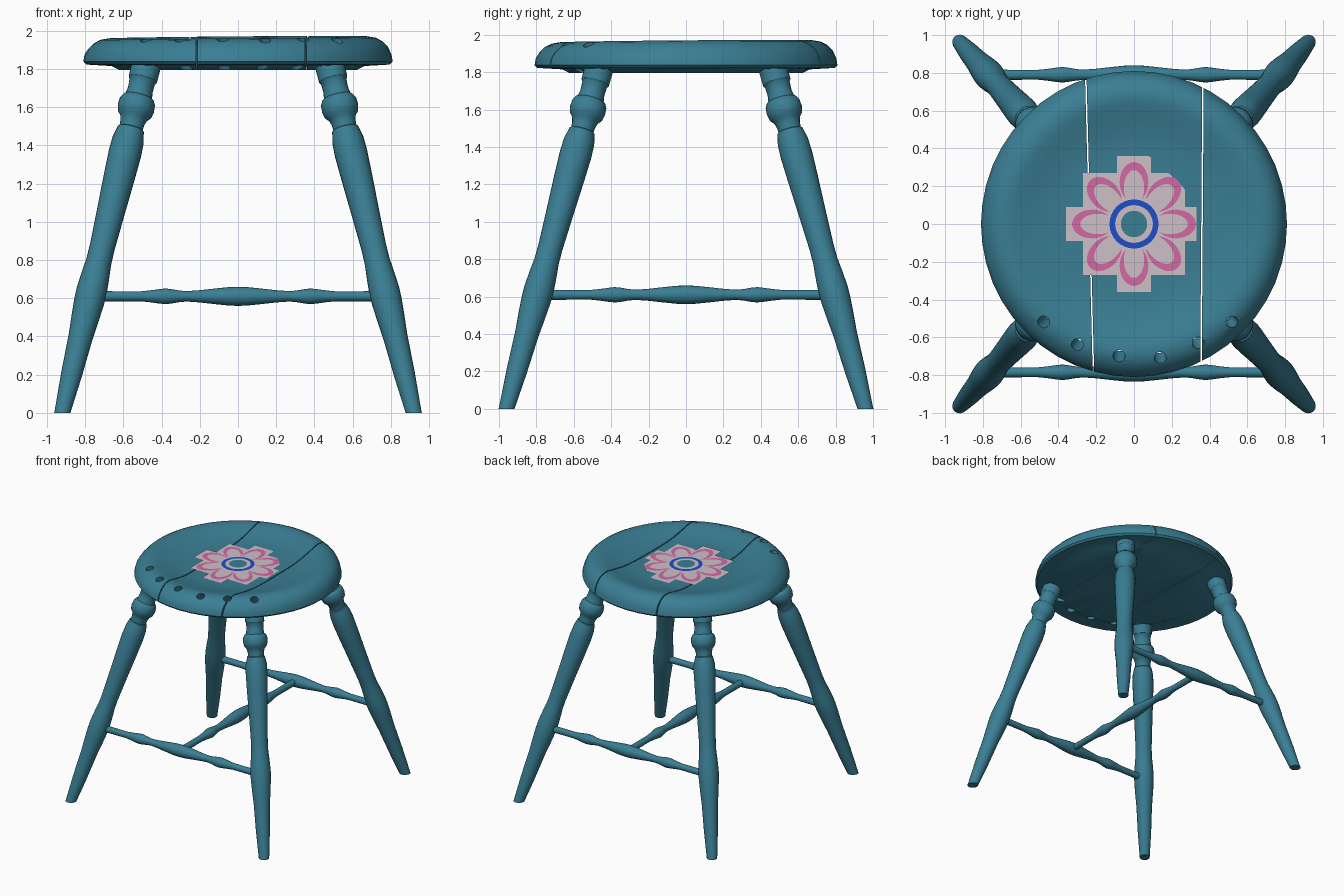
import bpy, bmesh, math
from mathutils import Vector, Matrix

if "Cube" in bpy.data.objects:
    bpy.data.objects.remove(bpy.data.objects["Cube"])


def material(name, rgb):
    m = bpy.data.materials.new(name)
    m.use_nodes = True
    m.diffuse_color = (*rgb, 1)
    m.node_tree.nodes["Principled BSDF"].inputs["Base Color"].default_value = (*rgb, 1)
    return m


TEAL = material("teal paint", (0.042, 0.21, 0.295))
PALE = material("pale pink grey", (0.62, 0.53, 0.58))
PINK = material("rose pink", (0.65, 0.14, 0.36))
BLUE = material("bright blue", (0.013, 0.075, 0.57))


def finish(bm, name, mat, smooth=True):
    mesh = bpy.data.meshes.new(name)
    bm.to_mesh(mesh)
    bm.free()
    obj = bpy.data.objects.new(name, mesh)
    bpy.context.collection.objects.link(obj)
    mesh.materials.append(mat)
    if smooth:
        smooth_object(obj)
    return obj


def smooth_object(obj):
    bpy.ops.object.select_all(action='DESELECT')
    obj.select_set(True)
    bpy.context.view_layer.objects.active = obj
    bpy.ops.object.shade_smooth_by_angle(angle=math.radians(35))


def lathe(profile, segments):
    """Revolve (radius, height) points around z into a closed solid."""
    bm = bmesh.new()
    verts = [bm.verts.new((r, 0, z)) for r, z in profile]
    edges = [bm.edges.new(pair) for pair in zip(verts, verts[1:])]
    bmesh.ops.spin(bm, geom=verts + edges, cent=(0, 0, 0), axis=(0, 0, 1),
                   angle=math.tau, steps=segments)
    bmesh.ops.remove_doubles(bm, verts=bm.verts, dist=0.0005)
    bmesh.ops.recalc_face_normals(bm, faces=bm.faces)
    return bm


def cut(bm, point, normal):
    """Keep the side behind the plane and cap the opening."""
    bmesh.ops.bisect_plane(bm, geom=bm.verts[:] + bm.edges[:] + bm.faces[:], dist=1e-5,
                           plane_co=point, plane_no=normal, clear_outer=True)
    bmesh.ops.holes_fill(bm, edges=[e for e in bm.edges if e.is_boundary], sides=0)
    bmesh.ops.recalc_face_normals(bm, faces=bm.faces)


# Spindle holes along the front rim, leaning outward
bm = bmesh.new()
for x, y in ((-0.48, -0.52), (-0.30, -0.64), (-0.08, -0.70),
             (0.14, -0.71), (0.34, -0.63), (0.52, -0.52)):
    lean = Vector((x, y, 0)).normalized() * 0.45 + Vector((0, 0, 1))
    turn = lean.to_track_quat('Z', 'Y').to_matrix().to_4x4()
    place = Matrix.Translation(Vector((x, y, 1.955)))
    bmesh.ops.create_cone(bm, cap_ends=True, segments=16, radius1=0.032, radius2=0.032,
                          depth=0.6, matrix=place @ turn)
hole_cutter = finish(bm, "hole_cutter", TEAL, False)
hole_cutter.hide_render = True

# Dished round seat split into three planks
SEAT = [(0, 1.795), (0.62, 1.795), (0.66, 1.815), (0.795, 1.823), (0.81, 1.838),
        (0.803, 1.875), (0.785, 1.91), (0.755, 1.94), (0.72, 1.958), (0.68, 1.965),
        (0.64, 1.96), (0.58, 1.944), (0.5, 1.925), (0.43, 1.915), (0.37, 1.912), (0, 1.911)]
GAP = 0.004
left_seam = (-0.235, Vector((1, 0.026, 0)))
right_seam = (0.36, Vector((1, -0.007, 0)))
planks = {"seat_plank_right": (None, left_seam),
          "seat_plank_middle": (left_seam, right_seam),
          "seat_plank_left": (right_seam, None)}
for name, (low, high) in planks.items():
    bm = lathe(SEAT, 48)
    for v in bm.verts:
        if v.co.z > 1.88:
            v.co.z += 0.008 * (v.co.x + v.co.y)
    if low:
        cut(bm, (low[0] + GAP, 0, 0), -low[1])
    if high:
        cut(bm, (high[0] - GAP, 0, 0), high[1])
    plank = finish(bm, name, TEAL, False)
    bpy.context.view_layer.objects.active = plank
    mod = plank.modifiers.new("holes", 'BOOLEAN')
    mod.operation = 'DIFFERENCE'
    mod.solver = 'EXACT'
    mod.object = hole_cutter
    bpy.ops.object.modifier_apply(modifier="holes")
    smooth_object(plank)
bpy.data.objects.remove(hole_cutter)

# Four splayed turned legs
LEG = [(0, -0.06), (0.04, -0.06), (0.041, 0), (0.055, 0.2), (0.064, 0.4), (0.073, 0.5),
       (0.079, 0.58), (0.08, 0.64), (0.075, 0.71), (0.067, 0.79), (0.066, 0.86),
       (0.073, 1.04), (0.082, 1.24), (0.086, 1.36), (0.083, 1.43), (0.07, 1.485),
       (0.062, 1.49), (0.064, 1.52), (0.072, 1.545), (0.09, 1.565), (0.097, 1.595),
       (0.094, 1.63), (0.082, 1.65), (0.072, 1.655), (0.066, 1.69), (0.068, 1.735),
       (0.076, 1.745), (0.077, 1.815), (0, 1.815)]
for side, sx in (("left", 1), ("right", -1)):
    for end, sy in (("front", -1), ("back", 1)):
        foot = Vector((0.92 * sx, 0.96 * sy, 0))
        axis = Vector((0.48 * sx, 0.465 * sy, 1.82)) - foot
        stretch = axis.length / axis.z
        bm = lathe([(r, z * stretch) for r, z in LEG], 24)
        turn = axis.to_track_quat('Z', 'Y').to_matrix().to_4x4()
        bm.transform(Matrix.Translation(foot) @ turn)
        cut(bm, (0, 0, 0), (0, 0, -1))
        finish(bm, f"{end}_{side}_leg", TEAL)

# Turned stretchers: one at the front, one at the back, one joining them
HALF = [(0.05, 0), (0.048, 0.05), (0.041, 0.12), (0.032, 0.2), (0.027, 0.27), (0.031, 0.31),
        (0.038, 0.35), (0.041, 0.38), (0.038, 0.41), (0.031, 0.46), (0.026, 0.51),
        (0.027, 0.77), (0, 0.77)]
BAR = [(r, -h) for r, h in HALF[:0:-1]] + HALF
for name, spin, y in (("front_stretcher", Matrix.Rotation(math.pi / 2, 4, 'Y'), -0.785),
                      ("back_stretcher", Matrix.Rotation(math.pi / 2, 4, 'Y'), 0.79),
                      ("middle_stretcher", Matrix.Rotation(math.pi / 2, 4, 'X'), 0)):
    bm = lathe(BAR, 20)
    bm.transform(Matrix.Translation((0, y, 0.61)) @ spin)
    finish(bm, name, TEAL)


# Painted flower, as thin layered sheets on the seat
def sheet(name, outlines, layer, mat):
    bm = bmesh.new()
    for outline in outlines:
        bm.faces.new([bm.verts.new((x, y, 1.9155 + 0.0014 * layer)) for x, y in outline])
    finish(bm, name, mat, False)


def ellipse(centre, along, across, angle=0, steps=32):
    points = []
    for i in range(steps):
        t = math.tau * i / steps
        p = Vector((centre + along * math.cos(t), across * math.sin(t), 0))
        points.append((Matrix.Rotation(angle, 3, 'Z') @ p).xy)
    return points


A, B, C, D = 0.09, 0.27, 0.36, 0.33
ground = [(D, -A), (D, A), (B, A), (B, B), (A, B), (A, C), (-A, C), (-A, B), (-B, B), (-B, A),
          (-C, A), (-C, -A), (-B, -A), (-B, -B), (-A, -B), (-A, -C), (A, -C), (A, -B),
          (B, -B), (B, -A)]
angles = [i * math.pi / 4 for i in range(8)]
sheet("flower_ground", [ground], 0, PALE)
sheet("petal_borders", [ellipse(0.222, 0.106, 0.076, a) for a in angles], 1, PINK)
sheet("petal_centres", [ellipse(0.19, 0.095, 0.054, a) for a in angles], 2, PALE)
sheet("flower_ring", [ellipse(0, 0.13, 0.13)], 3, BLUE)
sheet("flower_disc", [ellipse(0, 0.1, 0.1)], 4, PALE)
sheet("flower_eye", [ellipse(0, 0.07, 0.07)], 5, TEAL)
